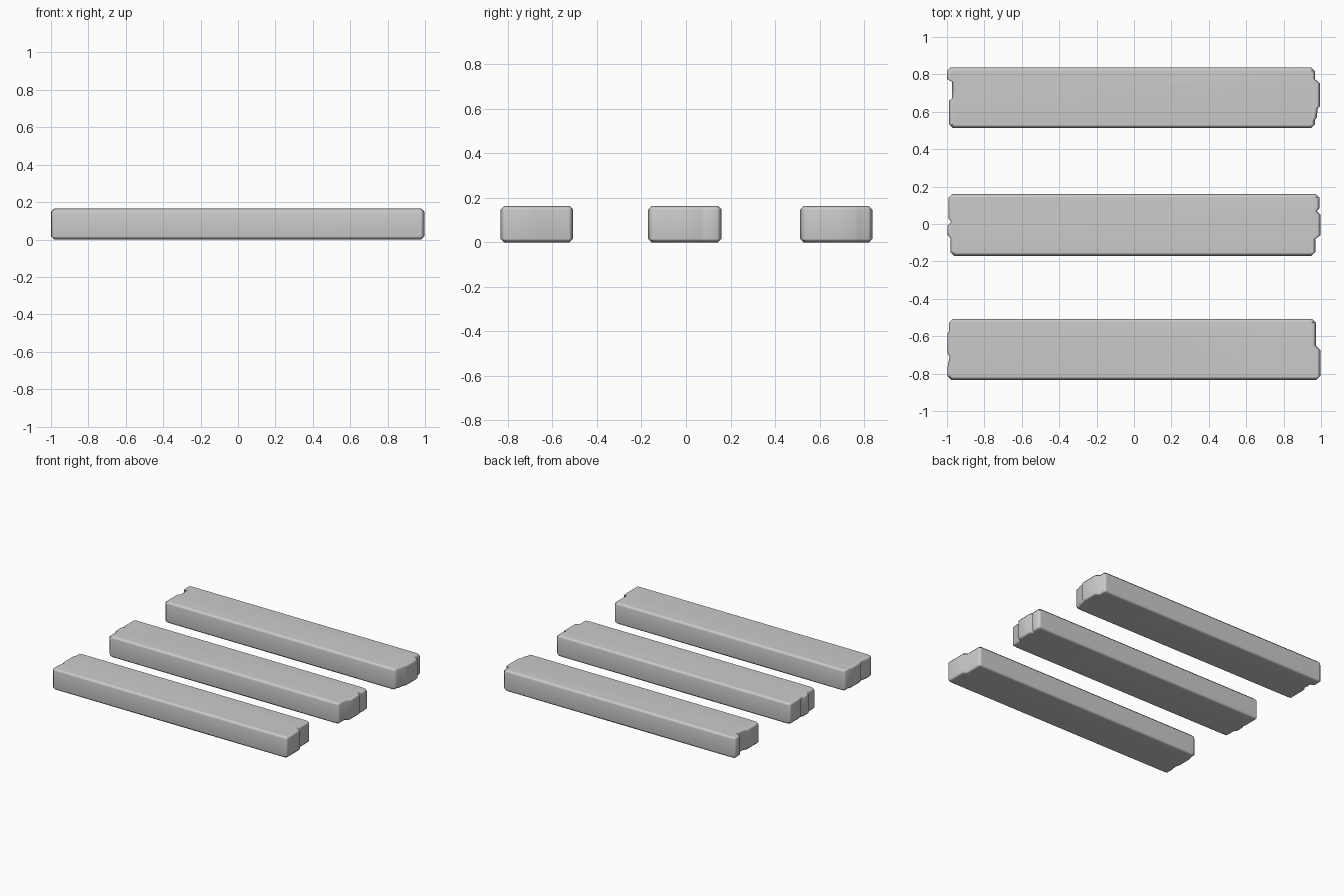
import bpy, bmesh

if "Cube" in bpy.data.objects:
    bpy.data.objects.remove(bpy.data.objects["Cube"])

H, C, R = 0.165, 0.017, 0.02   # plank height, rim chamfer, corner chamfer


def plank(name, y0, y1, left, right):
    """left / right: end-grain profiles as (x, y), from back to front."""
    # Outline counter-clockwise, with chamfered corners
    lx0, lx1, rx0, rx1 = left[0][0], left[-1][0], right[0][0], right[-1][0]
    outline = ([(lx0 + R, y1), (lx0, y1 - R)] + left[1:-1] +
               [(lx1, y0 + R), (lx1 + R, y0), (rx1 - R, y0), (rx1, y0 + R)] +
               right[-2:0:-1] + [(rx0, y1 - R), (rx0 - R, y1)])

    def ring(bm, z, inset):
        verts = []
        for x, y in outline:
            x -= inset if x > 0 else -inset
            y = min(max(y, y0 + inset), y1 - inset)
            verts.append(bm.verts.new((x, y, z)))
        return verts

    bm = bmesh.new()
    rings = [ring(bm, z, i) for z, i in ((0, C), (C, 0), (H - C, 0), (H, C))]
    n = len(outline)
    for a, b in zip(rings, rings[1:]):
        for i in range(n):
            j = (i + 1) % n
            bm.faces.new((a[i], a[j], b[j], b[i]))
    bm.faces.new(rings[0][::-1])
    bm.faces.new(rings[-1])
    bmesh.ops.recalc_face_normals(bm, faces=bm.faces)
    # Soft rims, flat large faces
    for f in bm.faces:
        f.smooth = True
    me = bpy.data.meshes.new(name)
    bm.to_mesh(me)
    bm.free()
    ob = bpy.data.objects.new(name, me)
    bpy.context.collection.objects.link(ob)
    mod = ob.modifiers.new("weighted_normals", 'WEIGHTED_NORMAL')
    mod.keep_sharp = True
    return ob


# Back plank
plank("back_plank", 0.513, 0.838,
      [(-1.0, 0.838), (-1.0, 0.775), (-0.972, 0.76), (-0.972, 0.672), (-0.988, 0.66), (-0.988, 0.513)],
      [(0.967, 0.838), (0.967, 0.775), (0.994, 0.752), (0.994, 0.63), (0.982, 0.615),
       (0.977, 0.57), (0.967, 0.555), (0.967, 0.513)])

# Middle plank
plank("middle_plank", -0.17, 0.16,
      [(-0.992, 0.16), (-0.992, 0.03), (-0.978, 0.01), (-0.997, -0.01), (-0.997, -0.06),
       (-0.982, -0.075), (-0.982, -0.17)],
      [(0.992, 0.16), (0.992, 0.085), (0.977, 0.07), (0.997, 0.05), (0.997, -0.06),
       (0.97, -0.08), (0.97, -0.17)])

# Front plank
plank("front_plank", -0.833, -0.507,
      [(-0.988, -0.507), (-0.988, -0.57), (-0.998, -0.585), (-0.998, -0.69), (-0.986, -0.71),
       (-0.998, -0.77), (-0.998, -0.833)],
      [(0.972, -0.507), (0.972, -0.65), (0.996, -0.675), (0.996, -0.833)])
